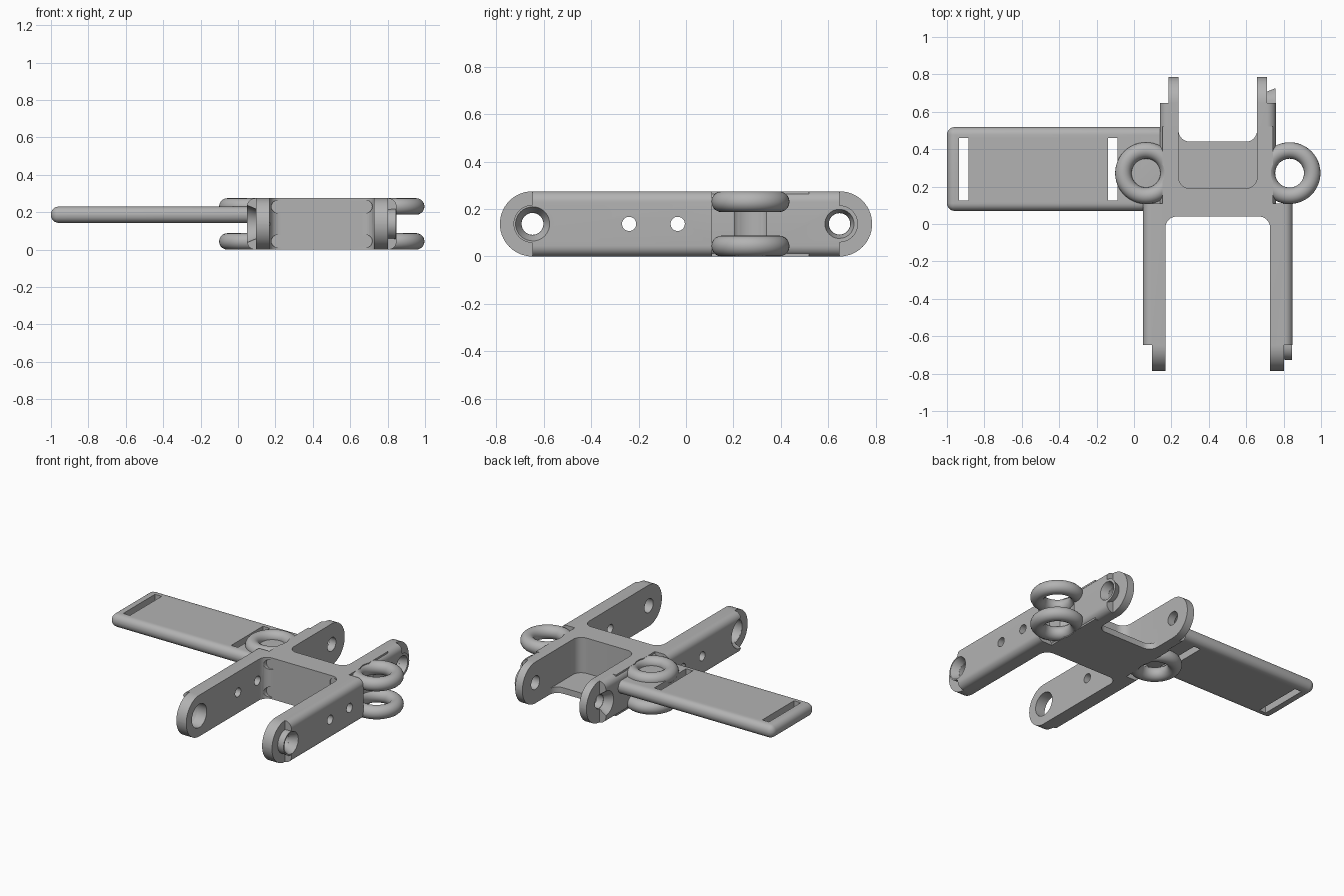
import bpy, bmesh
from math import sin, cos, pi, radians
from mathutils import Matrix

cube = bpy.data.objects.get("Cube")
if cube:
    bpy.data.objects.remove(cube, do_unlink=True)

grey = bpy.data.materials.new("plain grey")
grey.use_nodes = True
grey.diffuse_color = (0.45, 0.45, 0.45, 1)
grey.node_tree.nodes["Principled BSDF"].inputs["Base Color"].default_value = grey.diffuse_color

MID = 0.448      # mirror plane of the bracket
H = 0.275        # bracket height
PIN = 0.648      # distance of the pin holes from the middle


def make(name, bm):
    bmesh.ops.recalc_face_normals(bm, faces=bm.faces)
    mesh = bpy.data.meshes.new(name)
    bm.to_mesh(mesh)
    bm.free()
    mesh.materials.append(grey)
    obj = bpy.data.objects.new(name, mesh)
    bpy.context.collection.objects.link(obj)
    return obj


def prism(name, pts, axis, lo, hi):
    """Extrude a flat outline along one axis."""
    place = {"X": lambda a, b, h: (h, a, b),
             "Y": lambda a, b, h: (a, h, b),
             "Z": lambda a, b, h: (a, b, h)}[axis]
    bm = bmesh.new()
    low, high = [[bm.verts.new(place(a, b, h)) for a, b in pts] for h in (lo, hi)]
    bm.faces.new(low)
    bm.faces.new(high)
    for i in range(len(pts)):
        j = (i + 1) % len(pts)
        bm.faces.new((low[i], low[j], high[j], high[i]))
    return make(name, bm)


def round_rect(a0, a1, b0, b1, radii, steps=8):
    """Rectangle outline; radii in order right-top, left-top, left-bottom, right-bottom."""
    pts = []
    corners = [(a1, b1, -1, -1), (a0, b1, 1, -1), (a0, b0, 1, 1), (a1, b0, -1, 1)]
    for k, ((a, b, da, db), r) in enumerate(zip(corners, radii)):
        if r == 0:
            pts.append((a, b))
            continue
        for i in range(steps + 1):
            t = (k + i / steps) * pi / 2
            pts.append((a + da * r + r * cos(t), b + db * r + r * sin(t)))
    return pts


def cone(name, axis, lo, hi, centre, r0, r1):
    """Round solid along an axis, radius r0 at lo and r1 at hi."""
    bm = bmesh.new()
    bmesh.ops.create_cone(bm, cap_ends=True, segments=40, radius1=r0, radius2=r1, depth=hi - lo)
    rot = {"X": Matrix.Rotation(pi / 2, 4, "Y"),
           "Y": Matrix.Rotation(-pi / 2, 4, "X"), "Z": Matrix()}[axis]
    h, (a, b) = (lo + hi) / 2, centre
    pos = {"X": (h, a, b), "Y": (a, h, b), "Z": (a, b, h)}[axis]
    bmesh.ops.transform(bm, matrix=Matrix.Translation(pos) @ rot, verts=bm.verts)
    return make(name, bm)


def side_cone(name, s, inner, outer, y, r_in, r_out):
    """Round solid along x, given by distances from the mirror plane."""
    if s > 0:
        return cone(name, "X", MID + inner, MID + outer, (y, H / 2), r_in, r_out)
    return cone(name, "X", MID - outer, MID - inner, (y, H / 2), r_out, r_in)


def combine(obj, tool, operation):
    mod = obj.modifiers.new("cut", "BOOLEAN")
    mod.operation, mod.object, mod.solver = operation, tool, "EXACT"
    bpy.context.view_layer.objects.active = obj
    bpy.ops.object.modifier_apply(modifier=mod.name)
    bpy.data.objects.remove(tool, do_unlink=True)


def smooth(obj):
    bpy.ops.object.select_all(action="DESELECT")
    obj.select_set(True)
    bpy.context.view_layer.objects.active = obj
    bpy.ops.object.shade_smooth_by_angle(angle=radians(35))


def cut(tool):
    combine(bracket, tool, "DIFFERENCE")


def add(tool):
    combine(bracket, tool, "UNION")


# Central web with filleted openings front and back
bracket = prism("bracket", round_rect(MID - 0.295, MID + 0.295, -0.03, 0.52, [0] * 4), "Z", 0, H)
cut(prism("cutter", round_rect(MID - 0.28, MID + 0.28, -0.9, 0.04, [0.06, 0.06, 0, 0]), "Z", -1, 1))
cut(prism("cutter", round_rect(MID - 0.21, MID + 0.21, 0.44, 0.9, [0, 0, 0.06, 0.06]), "Z", -1, 1))

# Arms, rounded along their outer edges
for s in (-1, 1):
    for inner, outer, y0, y1 in ((0.28, 0.40, -0.8, 0.11), (0.21, 0.31, 0.05, 0.8)):
        a, b = sorted((MID + s * inner, MID + s * outer))
        r = 0.045
        add(prism("arm", round_rect(a, b, 0, H, [r, 0, 0, r] if s > 0 else [0, r, r, 0]), "Y", y0, y1))

# Rear pocket, leaving a thin floor
cut(prism("cutter", round_rect(MID - 0.21, MID + 0.21, 0.19, 0.9, [0, 0, 0.06, 0.06]), "Z", 0.04, 1))

# Round all arm tips in one go
r = H / 2 - 0.0005
combine(bracket, prism("tips", round_rect(-PIN - H / 2, PIN + H / 2, 0, H, [r] * 4, 14), "X", -1, 2),
        "INTERSECT")

for s in (-1, 1):
    # Stepped tips
    for end, outer in ((-1, 0.40), (1, 0.31)):
        a, b = sorted((MID + s * (outer - 0.047), MID + s * (outer + 0.1)))
        y0, y1 = sorted((end * PIN, end * 0.9))
        cut(prism("cutter", round_rect(a, b, y0, y1, [0] * 4), "Z", -1, 1))
    # Hollow behind the rings
    cut(cone("cutter", "Z", -1, 1, (MID + s * 0.384, 0.272), 0.1, 0.1))
    # Fastener recesses in the front corners
    for z in (0.045, H - 0.045):
        cut(cone("cutter", "Y", -0.1, 0.045, (MID + s * 0.236, z), 0.034, 0.034))

# Raised pin seats on the left arms
add(side_cone("seat", 1, 0.33, 0.398, -PIN, 0.076, 0.08))
add(side_cone("seat", 1, 0.24, 0.308, PIN, 0.05, 0.078))

# Pin holes with flared outer mouths
for s, y, outer, bore, mouth in ((1, -PIN, 0.40, 0.046, 0.073), (1, PIN, 0.31, 0.045, 0.062),
                                 (-1, PIN, 0.31, 0.045, 0.082), (-1, -PIN, 0.40, 0.078, 0.1)):
    cut(side_cone("cutter", s, outer - 0.2, outer + 0.1, y, bore, bore))
    cut(side_cone("cutter", s, outer - 0.05, outer + 0.001, y, bore + 0.001, mouth))

# Small cross holes
for y in (-0.24, -0.035):
    cut(cone("cutter", "X", -1, 2, (y, H / 2), 0.03, 0.03))
smooth(bracket)

# Ring pairs on both sides
for s, side in ((-1, "right"), (1, "left")):
    for z, level in ((0.044, "lower"), (H - 0.044, "upper")):
        bpy.ops.mesh.primitive_torus_add(location=(MID + s * 0.384, 0.272, z), major_radius=0.121,
                                         minor_radius=0.044, major_segments=48, minor_segments=20)
        ring = bpy.context.object
        ring.name = f"{side}_{level}_ring"
        ring.data.materials.append(grey)
        smooth(ring)

# Flat paddle with rounded edges and two strap slots
paddle = prism("paddle", round_rect(-1, 0.22, 0.07, 0.518, [0] * 4), "Z", 0.143, 0.23)
bevel = paddle.modifiers.new("round", "BEVEL")
bevel.width, bevel.segments = 0.041, 6
bpy.context.view_layer.objects.active = paddle
bpy.ops.object.modifier_apply(modifier=bevel.name)
for x in (-0.935, -0.138):
    combine(paddle, prism("slot", round_rect(x, x + 0.05, 0.125, 0.46, [0] * 4), "Z", -1, 1), "DIFFERENCE")
smooth(paddle)
